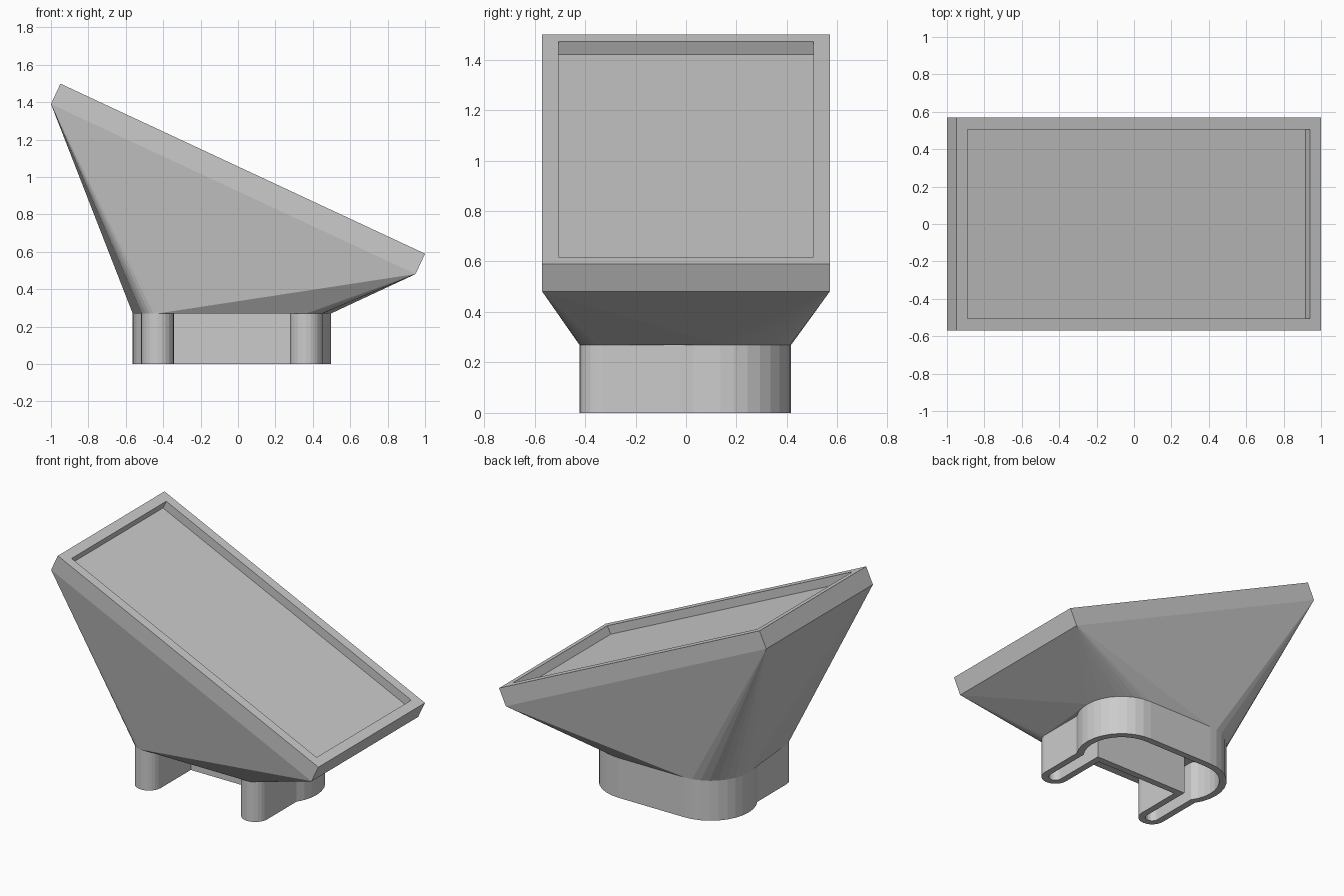
import bpy, bmesh, math
from mathutils import Vector

if "Cube" in bpy.data.objects:
    bpy.data.objects.remove(bpy.data.objects["Cube"])

BASE_H, WALL, MID_X = 0.27, 0.045, -0.033
TILT = math.radians(25)
TRAY_L, TRAY_T, TRAY_W = 2.151, 0.12, 0.57


def arc(cx, cy, r, a0, a1, n):
    return [(cx + r * math.cos(a0 + (a1 - a0) * i / n),
             cy + r * math.sin(a0 + (a1 - a0) * i / n)) for i in range(n + 1)]


def outline(t):
    """U-shaped socket outline, shrunk inwards by t."""
    r, cx, cy = 0.285 - t, 0.53 - 0.285, 0.417 - 0.285
    leg_out, leg_in = 0.485 - t, 0.31 + t
    tip_r = (leg_out - leg_in) / 2
    join = -math.acos((leg_out - cx) / r)
    half = arc(cx, cy, r, math.pi / 2, join, 11)
    half += arc((leg_out + leg_in) / 2, -0.335, tip_r, 0, -math.pi, 12)
    half.append((leg_in, -0.015 + t))
    full = half + [(-x, y) for x, y in reversed(half)]
    return [(x + MID_X, y) for x, y in full]


def finish(bm, name):
    bmesh.ops.recalc_face_normals(bm, faces=bm.faces)
    mesh = bpy.data.meshes.new(name)
    bm.to_mesh(mesh)
    bm.free()
    ob = bpy.data.objects.new(name, mesh)
    bpy.context.collection.objects.link(ob)
    return ob


# Hollow U-shaped socket under the funnel
bm = bmesh.new()
loops = [[bm.verts.new((x, y, z)) for x, y in outline(t)]
         for t, z in ((0, BASE_H), (0, 0), (WALL, 0), (WALL, BASE_H))]
n = len(loops[0])
for k in range(4):
    a, b = loops[k], loops[(k + 1) % 4]
    for i in range(n):
        j = (i + 1) % n
        bm.faces.new((a[i], a[j], b[j], b[i]))
finish(bm, "socket")

# Funnel body: hull from the socket outline to the tilted tray
bm = bmesh.new()
along = Vector((math.cos(TILT), 0, -math.sin(TILT)))
normal = Vector((math.sin(TILT), 0, math.cos(TILT)))
corner = Vector((-1, 0, 1.39))
for x, y in outline(0):
    bm.verts.new((x, y, BASE_H))
for u in (0, TRAY_L):
    for w in (0, TRAY_T):
        for y in (-TRAY_W, TRAY_W):
            bm.verts.new(corner + along * u + normal * w + Vector((0, y, 0)))
bmesh.ops.convex_hull(bm, input=bm.verts)
bmesh.ops.delete(bm, geom=[v for v in bm.verts if not v.link_faces], context='VERTS')
bmesh.ops.dissolve_limit(bm, angle_limit=math.radians(0.5),
                         verts=bm.verts, edges=bm.edges)
bmesh.ops.recalc_face_normals(bm, faces=bm.faces)

# Recess in the tray face
bm.normal_update()
top = max(bm.faces, key=lambda f: f.normal.dot(normal))
bmesh.ops.inset_region(bm, faces=[top], thickness=0.064, use_even_offset=True)
res = bmesh.ops.extrude_discrete_faces(bm, faces=[top])
floor = res["faces"][0]
bmesh.ops.translate(bm, verts=floor.verts, vec=normal * -0.057)
finish(bm, "funnel_tray")
